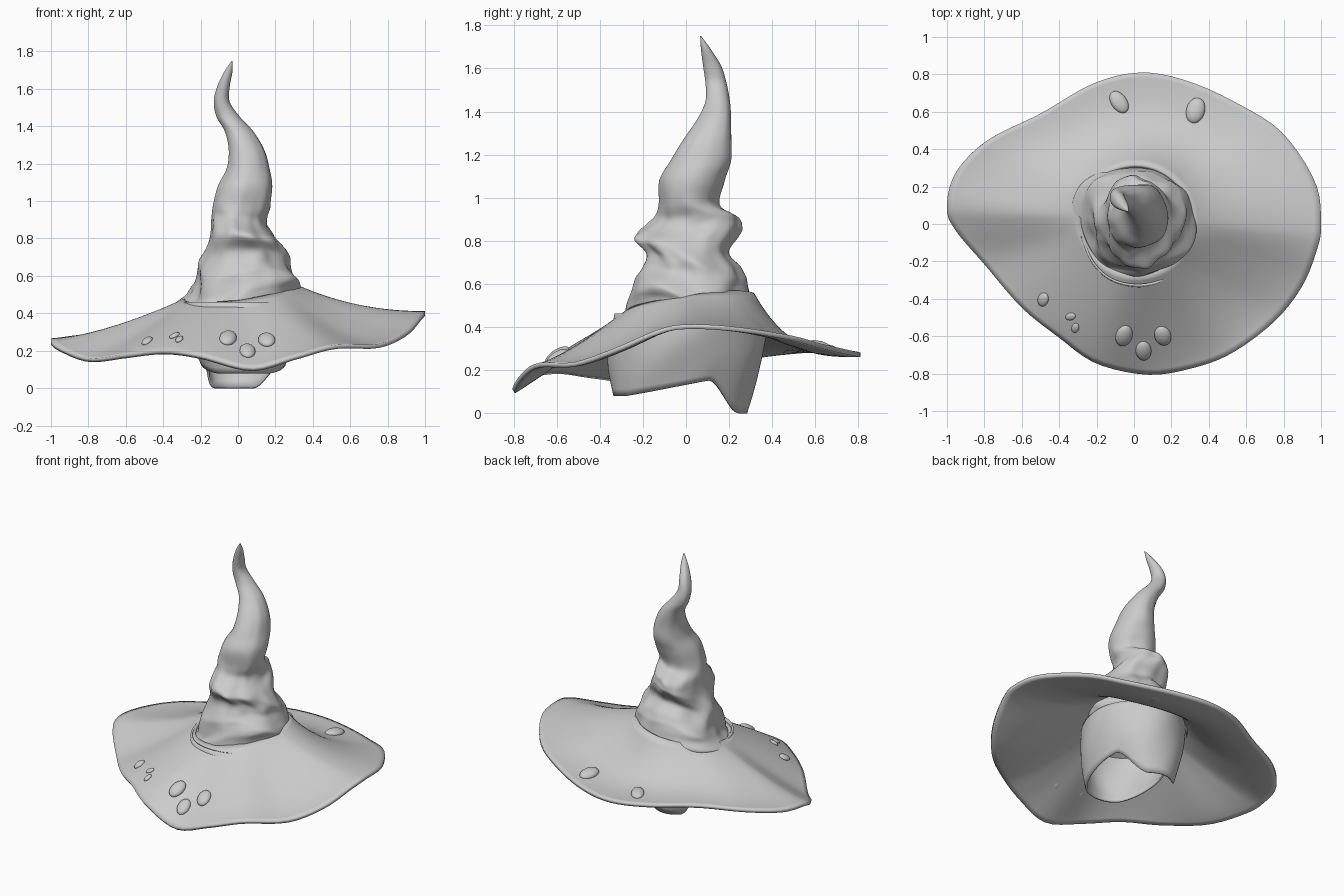
import bpy
import bmesh
import math
from mathutils import Vector, Quaternion, noise
from mathutils.bvhtree import BVHTree

if "Cube" in bpy.data.objects:
    bpy.data.objects.remove(bpy.data.objects["Cube"])

felt = bpy.data.materials.new("grey_felt")
felt.use_nodes = True
GREY = (0.6, 0.6, 0.6, 1)
felt.diffuse_color = GREY
felt.node_tree.nodes["Principled BSDF"].inputs["Base Color"].default_value = GREY
felt.node_tree.nodes["Principled BSDF"].inputs["Roughness"].default_value = 0.8


def spline(points, position, closed=False):
    """Catmull-Rom sample of a list of tuples at a fractional index."""
    count = len(points)
    i = math.floor(position)
    f = position - i

    def pick(k):
        return Vector(points[k % count] if closed else points[max(0, min(count - 1, k))])

    a, b, c, d = (pick(i + k) for k in (-1, 0, 1, 2))
    return 0.5 * (2 * b + (c - a) * f + (2 * a - 5 * b + 4 * c - d) * f * f
                  + (3 * b - a - 3 * c + d) * f ** 3)


def smooth_ramp(value, low, high):
    f = max(0, min(1, (value - low) / (high - low)))
    return f * f * (3 - 2 * f)


def loft(name, rings, cap_end=False, thickness=0):
    """Skin a list of closed rings with quads and shade it smooth."""
    bm = bmesh.new()
    loops = [[bm.verts.new(p) for p in ring] for ring in rings]
    n = len(loops[0])
    for low, high in zip(loops, loops[1:]):
        for i in range(n):
            j = (i + 1) % n
            bm.faces.new((low[i], low[j], high[j], high[i]))
    if cap_end:
        bm.faces.new(loops[-1])
    return finish(name, bm, thickness)


def finish(name, bm, thickness=0):
    bmesh.ops.recalc_face_normals(bm, faces=bm.faces)
    mesh = bpy.data.meshes.new(name)
    bm.to_mesh(mesh)
    bm.free()
    mesh.materials.append(felt)
    obj = bpy.data.objects.new(name, mesh)
    bpy.context.collection.objects.link(obj)
    for poly in mesh.polygons:
        poly.use_smooth = True
    if thickness:
        shell = obj.modifiers.new("cloth thickness", "SOLIDIFY")
        shell.thickness = thickness
        shell.offset = 0
    return obj


# Floppy brim: a wavy outer edge sweeping up to a ring at the crown
edge = [(1, 0, .4), (.97, .22, .39), (.8, .48, .35), (.58, .63, .31), (.3, .76, .28),
        (.04, .81, .27), (-.22, .75, .28), (-.5, .59, .29), (-.78, .45, .28),
        (-.95, .28, .26), (-1, .1, .25), (-.96, -.02, .21), (-.8, -.21, .15),
        (-.6, -.44, .17), (-.4, -.6, .19), (-.2, -.74, .165), (.07, -.8, .1),
        (.3, -.77, .16), (.52, -.69, .22), (.75, -.52, .225), (.9, -.33, .29),
        (.98, -.13, .375)]
SIDES = 96
STEPS = 18


def brim_point(i, t):
    rim = spline(edge, i * len(edge) / SIDES, closed=True)
    angle = math.atan2(rim.y, rim.x)
    c, s = math.cos(angle), math.sin(angle)
    crown = Vector((0.01 + 0.29 * c, 0.02 + 0.29 * s, 0.505 + 0.04 * c + 0.04 * s))
    point = rim.lerp(crown, t)
    power = 1.75 + 0.35 * c + 0.75 * s + 0.7 * max(0, s) ** 2
    point.z = rim.z + (crown.z - rim.z) * t ** power
    return point


brim_rings = [[brim_point(i, k / STEPS) for i in range(SIDES)] for k in range(STEPS + 1)]
brim = loft("brim", brim_rings, thickness=0.022)

# Crumpled crown: (height, left x, right x, front y, back y) per section
sections = [(.43, -.29, .3, -.27, .3), (.48, -.3, .33, -.28, .31), (.53, -.25, .34, -.27, .3),
            (.59, -.23, .31, -.24, .29), (.65, -.22, .28, -.21, .26), (.72, -.2, .26, -.19, .2),
            (.8, -.165, .21, -.235, .24), (.86, -.15, .16, -.18, .25), (.91, -.145, .15, -.14, .24),
            (.97, -.135, .165, -.13, .155), (1.08, -.105, .18, -.125, .18), (1.17, -.06, .17, -.07, .21),
            (1.27, -.05, .145, -.01, .21), (1.37, -.07, .085, .055, .21), (1.45, -.115, .01, .09, .205),
            (1.53, -.13, -.045, .09, .19), (1.61, -.113, -.045, .08, .165),
            (1.69, -.075, -.03, .07, .115), (1.75, -.034, -.029, .066, .071)]


def crown_ring(position):
    z, left, right, front, back = spline(sections, position)
    fold = (1 - smooth_ramp(z, 0.8, 1.1)) * smooth_ramp(z, 0.43, 0.5)
    corner = 0.14 * (1 - smooth_ramp(z, 0.5, 0.75))
    ring = []
    for i in range(SIDES):
        a = math.tau * i / SIDES
        c, s = math.cos(a), math.sin(a)
        # twisting diagonal creases and crumples, fading toward the tip
        wave = 1 - 2 * abs(math.sin(a + 13 * z + 0.6 * math.sin(2 * a)))
        crumple = noise.noise(Vector((2.2 * c, 2.2 * s, 9 * z)))
        swell = 1 + fold * (0.04 * wave + 0.1 * crumple)
        swell += 0.06 * noise.noise(Vector((1.6 * c, 1.6 * s, 4 * z + 5)))
        swell += corner * max(0, math.cos(a - 2.5)) ** 4
        x = (left + right) / 2 + (right - left) / 2 * c * swell
        y = (front + back) / 2 + (back - front) / 2 * s * swell
        tilt = fold * (0.07 * c * (1 - z) + 0.025 * math.sin(2 * a + 7 * z))
        ring.append((x, y, z + tilt))
    return ring


DETAIL = 6
last = len(sections) - 1
loft("crown", [crown_ring(k / DETAIL) for k in range(last * DETAIL + 1)], cap_end=True)


# Head band hanging under the brim, open below with a drooping back flap
def band_ring(t):
    ring = []
    for i in range(SIDES):
        a = math.tau * i / SIDES
        c, s = math.cos(a), math.sin(a)
        droop = smooth_ramp(s, 0.42, 0.9)
        hem_z = max(0.08, 0.127 + 0.06 * s) * (1 - droop)
        top = Vector((0.02 + 0.31 * c, 0.02 + 0.35 * s, 0.46))
        hem = Vector((0.03 + 0.22 * c - 0.05 * droop, -0.03 + 0.305 * s, hem_z))
        point = top.lerp(hem, t)
        bulge = 1 + 0.07 * math.sin(math.pi * t) + 0.012 * math.sin(5 * a + 6 * t)
        ring.append((point.x * bulge, point.y * bulge, point.z))
    return ring


loft("head_band", [band_ring(k / 12) for k in range(13)], thickness=0.012)

# Oval studs resting on the brim: x, y, half width, half length, turn in degrees
studs = [(-.08, .65, .042, .066, 35), (.33, .605, .05, .07, -15), (-.48, -.4, .03, .04, -25),
         (-.335, -.49, .02, .03, -70), (-.31, -.55, .02, .03, -20),
         (-.055, -.59, .045, .065, -10), (.155, -.59, .045, .06, 10), (.05, -.67, .042, .06, 5)]
surface = BVHTree.FromPolygons([v.co for v in brim.data.vertices],
                               [p.vertices for p in brim.data.polygons])
for number, (x, y, width, length, turn) in enumerate(studs, 1):
    spot, normal, _, _ = surface.ray_cast(Vector((x, y, 2)), Vector((0, 0, -1)))
    if normal.z < 0:
        normal = -normal
    bm = bmesh.new()
    bmesh.ops.create_uvsphere(bm, u_segments=24, v_segments=12, radius=1)
    stud = finish(f"stud_{number}", bm)
    stud.scale = (width, length, 0.6 * width)
    stud.location = spot + normal * 0.014
    stud.rotation_mode = "QUATERNION"
    lean = Vector((0, 0, 1)).rotation_difference(normal)
    stud.rotation_quaternion = lean @ Quaternion((0, 0, 1), math.radians(turn))
